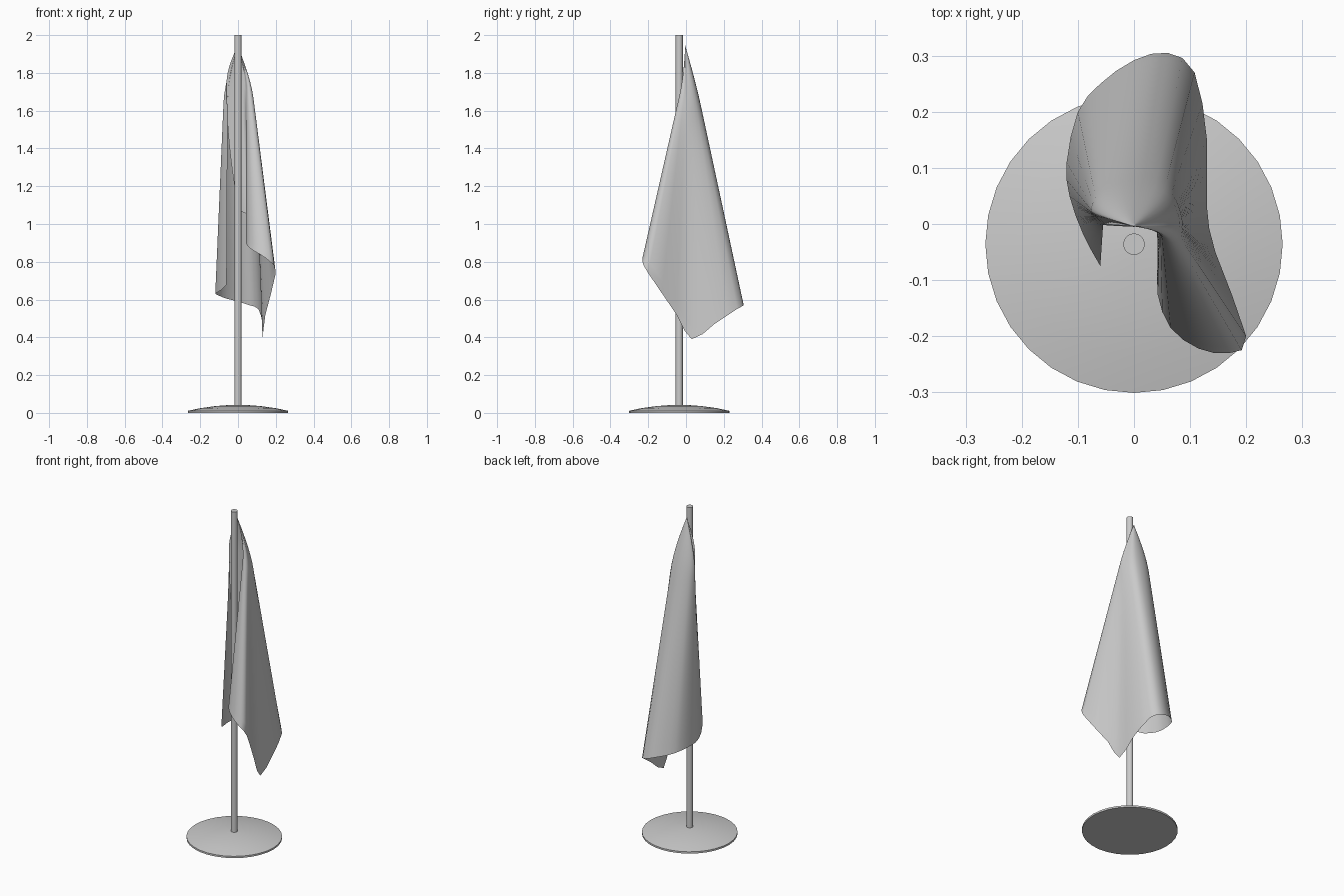
import bpy, bmesh, math
from mathutils import Vector

if "Cube" in bpy.data.objects:
    bpy.data.objects.remove(bpy.data.objects["Cube"])

POLE_Y = -0.036


def finish(name, bm, angle=40):
    me = bpy.data.meshes.new(name)
    bm.to_mesh(me)
    bm.free()
    ob = bpy.data.objects.new(name, me)
    bpy.context.collection.objects.link(ob)
    bpy.ops.object.select_all(action='DESELECT')
    ob.select_set(True)
    bpy.context.view_layer.objects.active = ob
    bpy.ops.object.shade_smooth_by_angle(angle=math.radians(angle))
    return ob


def lathe(name, profile, sides):
    """Turn a (radius, z) profile around the pole axis, capped at both ends."""
    bm = bmesh.new()
    rings = [[bm.verts.new((r * math.cos(2 * math.pi * i / sides),
                            POLE_Y + r * math.sin(2 * math.pi * i / sides), z))
              for i in range(sides)] for r, z in profile]
    for a, b in zip(rings, rings[1:]):
        for i in range(sides):
            j = (i + 1) % sides
            bm.faces.new((a[i], a[j], b[j], b[i]))
    bm.faces.new(rings[0][::-1])
    bm.faces.new(rings[-1])
    return finish(name, bm)


# Domed base and pole
lathe("base", [(0.265, 0), (0.265, 0.011), (0.2, 0.025), (0.12, 0.036), (0.03, 0.043)], 32)
lathe("pole", [(0.019, 0.02), (0.019, 2.0)], 32)

# Flag: cloth hanging in folds that fan out from the tied top corner
APEX = Vector((-0.002, -0.004, 1.945))
T0 = 0.22
# hem: fly edge, lower corner, bottom edge, ending at the lower tied corner
hem = [(-.06, -.075, .68), (-.09, -.02, .65), (-.115, .05, .635), (-.12, .11, .63),
       (-.1, .2, .62), (-.06, .25, .605), (0, .292, .59), (.06, .305, .57),
       (.108, .27, .55), (.13, .15, .47), (.13, .03, .39), (.145, -.05, .52),
       (.2, -.2, .74), (.17, -.23, .8), (.115, -.222, .84), (.065, -.185, .87),
       (.042, -.125, .9), (.045, -.07, .95), (.06, 0, 1.04), (.03, 0, 1.06), (0, -.005, 1.08)]
# gathered cross-section a little below the tied corner
neck = [(-.055, 0), (-.065, .01), (-.075, .02), (-.075, .03), (-.068, .045), (-.05, .06),
        (-.02, .072), (.02, .075), (.055, .065), (.075, .04), (.085, .01), (.085, -.005),
        (.08, -.02), (.07, -.03), (.06, -.03), (.05, -.025), (.045, -.015), (.04, -.005),
        (.03, 0), (0, .01), (-.045, 0)]


def smooth_path(pts, n):
    """Catmull-Rom curve through the points, n steps per span."""
    p = [Vector(q) for q in pts]
    p = [2 * p[0] - p[1]] + p + [2 * p[-1] - p[-2]]
    out = []
    for i in range(1, len(p) - 2):
        a, b, c, d = p[i - 1:i + 3]
        for k in range(n):
            t = k / n
            out.append(0.5 * (2 * b + (c - a) * t + (2 * a - 5 * b + 4 * c - d) * t * t
                              + (3 * b - a - 3 * c + d) * t ** 3))
    return out + [p[-2]]


hem_pts = smooth_path(hem, 2)
neck_pts = smooth_path([(x, y, 0) for x, y in neck], 2)
ROWS = 28
bm = bmesh.new()
apex = bm.verts.new(APEX)
cols = []
for i, (end, nk) in enumerate(zip(hem_pts, neck_pts)):
    offset = nk - APEX.lerp(end, T0)
    offset.z = 0
    billow = max(0, 1 - (len(hem_pts) - 1 - i) / 3)   # slack hoist edge
    col = []
    for r in range(1, ROWS + 1):
        t = (r / ROWS) ** 1.3
        w = math.sin(math.pi / 2 * t / T0) if t < T0 else (1 - t) / (1 - T0)
        p = APEX.lerp(end, t) + offset * w
        p.x -= 0.025 * billow * math.sin(math.pi * t)
        col.append(bm.verts.new(p))
    cols.append(col)
for a, b in zip(cols, cols[1:]):
    bm.faces.new((apex, a[0], b[0]))
    for r in range(ROWS - 1):
        bm.faces.new((a[r], a[r + 1], b[r + 1], b[r]))
bmesh.ops.recalc_face_normals(bm, faces=bm.faces[:])
finish("flag", bm, 80)
